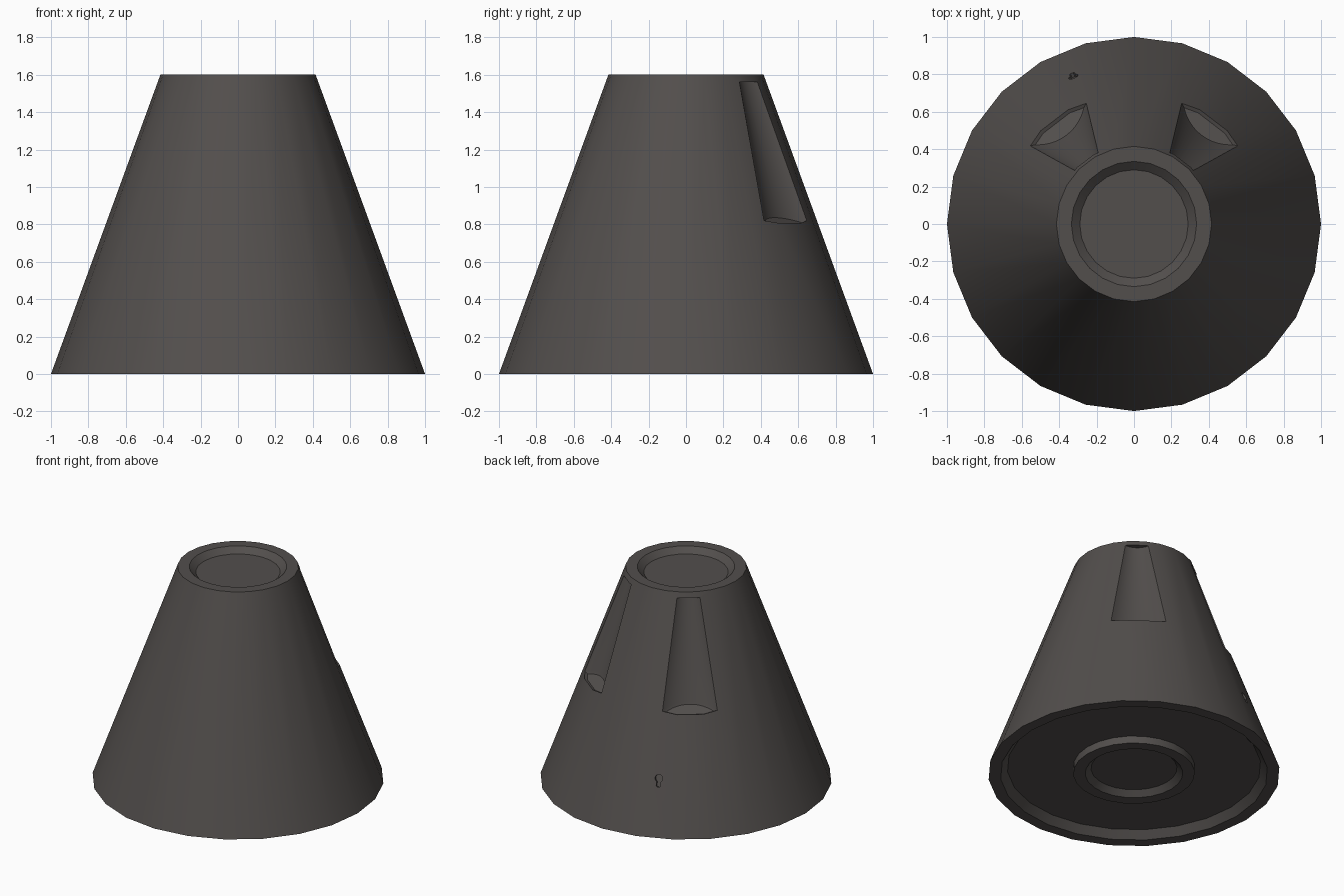
import bpy, bmesh, math
from mathutils import Vector

if "Cube" in bpy.data.objects:
    bpy.data.objects.remove(bpy.data.objects["Cube"])

SIDES = 24
HEIGHT = 1.6
SLANT = math.atan(0.585 / HEIGHT)


def make_object(name, bm):
    bmesh.ops.recalc_face_normals(bm, faces=bm.faces)
    mesh = bpy.data.meshes.new(name)
    bm.to_mesh(mesh)
    bm.free()
    obj = bpy.data.objects.new(name, mesh)
    bpy.context.collection.objects.link(obj)
    return obj


def loft(name, rings):
    """Closed solid through rings of equal point count."""
    bm = bmesh.new()
    loops = [[bm.verts.new(p) for p in ring] for ring in rings]
    n = len(loops[0])
    for a, b in zip(loops, loops[1:]):
        for i in range(n):
            j = (i + 1) % n
            bm.faces.new((a[i], a[j], b[j], b[i]))
    bm.faces.new(loops[0])
    bm.faces.new(loops[-1])
    return make_object(name, bm)


def circle(r, z):
    return [(r * math.cos(2 * math.pi * i / SIDES),
             r * math.sin(2 * math.pi * i / SIDES), z) for i in range(SIDES)]


# Body: cone frustum with a dished top, hollow foot and central boss below
profile = [(0.295, 0.04), (0.335, 0), (0.417, 0), (0.417, 0.055),
           (0.87, 0.055), (0.917, 0), (1, 0), (0.415, HEIGHT),
           (0.335, HEIGHT), (0.29, HEIGHT - 0.04)]
body = loft("cone_body", [circle(r, z) for r, z in profile])

up = Vector((0, 0, 1))
cutters = []


# Tapered finger grooves on the back, mirrored left and right
def groove_ring(out, side, centre, radius, z, slope):
    pts = []
    for i in range(64):
        t = 2 * math.pi * i / 64
        r = centre + radius * math.cos(t)
        p = out * r + side * (radius * math.sin(t))
        pts.append(p + up * (z + slope * (0.68 - r)))
    return pts


for sign in (-1, 1):
    ang = math.radians(37.3) * sign
    out = Vector((math.sin(ang), math.cos(ang), 0))
    side = out.cross(up)
    cutters.append(loft("groove_cutter", [
        groove_ring(out, side, 0.856, 0.266, 0.815, 0.45),
        groove_ring(out, side, 0.51, 0.12, 1.56, 0)]))

# Small keyhole low on the back
ang = math.radians(-22.4)
out = Vector((math.sin(ang), math.cos(ang), 0))
normal = out * math.cos(SLANT) + up * math.sin(SLANT)
rise = up * math.cos(SLANT) - out * math.sin(SLANT)
side = out.cross(up)
outline = [(0.027 * math.cos(math.radians(a)), 0.018 + 0.027 * math.sin(math.radians(a)))
           for a in range(-60, 241, 20)]
outline += [(-0.015, -0.035), (-0.008, -0.042), (0.008, -0.042), (0.015, -0.035)]
centre = out * 0.862 + up * 0.37
cutters.append(loft("keyhole_cutter", [
    [centre + normal * d + side * x + rise * y for x, y in outline]
    for d in (-0.03, 0.06)]))

for obj in bpy.context.view_layer.objects:
    obj.select_set(False)
bpy.context.view_layer.objects.active = body
body.select_set(True)
for cutter in cutters:
    cutter.hide_render = True
    mod = body.modifiers.new("cut", 'BOOLEAN')
    mod.operation = 'DIFFERENCE'
    mod.solver = 'EXACT'
    mod.object = cutter
    bpy.ops.object.modifier_apply(modifier=mod.name)
for cutter in cutters:
    bpy.data.objects.remove(cutter, do_unlink=True)

# Sunken lens in the floor of each groove
bm = bmesh.new()
bm.from_mesh(body.data)
floors = [f for f in bm.faces
          if f.normal.z > 0.8 and 0.75 < f.calc_center_median().z < 0.92]
if floors:
    bmesh.ops.inset_region(bm, faces=floors, thickness=0.014, depth=-0.015,
                           use_even_offset=True)
bm.to_mesh(body.data)
bm.free()

# One dark warm grey colour
mat = bpy.data.materials.new("dark_grey")
mat.diffuse_color = (0.085, 0.077, 0.073, 1)
mat.use_nodes = True
mat.node_tree.nodes["Principled BSDF"].inputs["Base Color"].default_value = mat.diffuse_color
body.data.materials.clear()
body.data.materials.append(mat)
bpy.ops.object.shade_smooth_by_angle(angle=math.radians(30))
